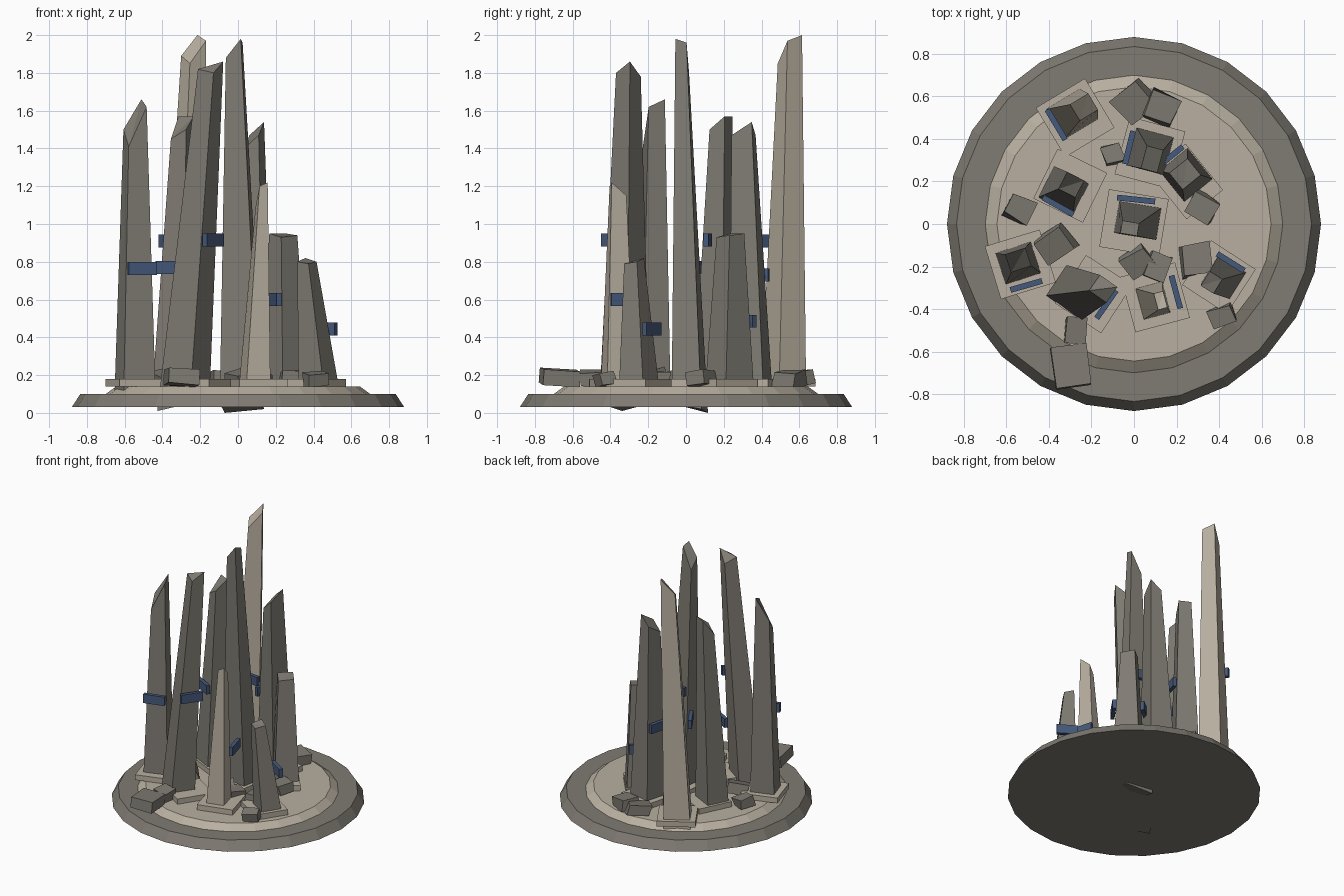
import bpy, bmesh, math, random
from mathutils import Vector, Matrix, Euler

if "Cube" in bpy.data.objects:
    bpy.data.objects.remove(bpy.data.objects["Cube"])

random.seed(4)


def material(name, rgb):
    m = bpy.data.materials.new(name)
    m.diffuse_color = (*rgb, 1)
    m.use_nodes = True
    m.node_tree.nodes["Principled BSDF"].inputs["Base Color"].default_value = m.diffuse_color
    return m


GREY = material("dark stone", (0.215, 0.20, 0.172))
LIGHT = material("pale stone", (0.48, 0.43, 0.35))
BLUE = material("blue metal", (0.06, 0.10, 0.20))

SIGNS = [(-1, -1), (1, -1), (1, 1), (-1, 1)]


def make(name, bm, mat):
    bmesh.ops.recalc_face_normals(bm, faces=bm.faces)
    me = bpy.data.meshes.new(name)
    bm.to_mesh(me)
    bm.free()
    me.materials.append(mat)
    ob = bpy.data.objects.new(name, me)
    bpy.context.collection.objects.link(ob)
    return ob


def disc(name, r_low, r_high, z_low, z_high, mat):
    bm = bmesh.new()
    bmesh.ops.create_cone(bm, cap_ends=True, segments=24, radius1=r_low, radius2=r_high,
                          depth=z_high - z_low,
                          matrix=Matrix.Translation((0, 0, (z_low + z_high) / 2)))
    make(name, bm, mat)


def block(name, pos, size, rot, mat, jitter=0.0):
    bm = bmesh.new()
    bmesh.ops.create_cube(bm, size=1)
    turn = Euler([math.radians(a) for a in rot]).to_matrix()
    for v in bm.verts:
        k = Vector([1 + random.uniform(-jitter, jitter) for _ in range(3)])
        v.co = turn @ (v.co * k * Vector(size)) + Vector(pos)
    make(name, bm, mat)


def shard(name, angle, base, base_size, top, top_size, heights, mat, dips=None):
    """Tapered leaning pillar with a broken, uneven top."""
    bm = bmesh.new()
    turn = Matrix.Rotation(math.radians(angle), 2)
    low, high = [], []
    for i, s in enumerate(SIGNS):
        b = Vector(base) + turn @ Vector((s[0] * base_size[0] / 2, s[1] * base_size[1] / 2))
        t = Vector(top) + turn @ Vector((s[0] * top_size[0] / 2, s[1] * top_size[1] / 2))
        low.append(bm.verts.new((*b, (dips or {}).get(i, 0.05))))
        high.append(bm.verts.new((*t, heights[i])))
    bm.faces.new(low[::-1])
    for i in range(4):
        j = (i + 1) % 4
        bm.faces.new((low[i], low[j], high[j], high[i]))
    # split the top along one diagonal so it reads as a fracture
    bm.faces.new(high[:3])
    bm.faces.new((high[0], high[2], high[3]))
    make(name, bm, mat)


# Round stepped base
disc("base_disc", 0.88, 0.835, 0.03, 0.10, GREY)
disc("upper_disc", 0.70, 0.645, 0.10, 0.14, LIGHT)

# Pillars: angle, base centre/size, top centre/size, corner heights
shard("back_left_pillar", 31, (-.295, .515), (.19, .17), (-.235, .55), (.10, .09),
      (1.85, 1.97, 2.0, 1.89), LIGHT)
shard("mid_left_pillar", -27, (-.335, .155), (.19, .17), (-.295, .185), (.09, .09),
      (1.45, 1.50, 1.57, 1.57), GREY)
shard("back_pillar", -15, (.075, .345), (.19, .19), (.085, .305), (.08, .11),
      (1.40, 1.47, 1.54, 1.47), GREY)
shard("back_right_pillar", 39, (.245, .23), (.18, .20), (.24, .235), (.11, .10),
      (.93, .94, .95, .95), GREY)
shard("centre_pillar", -9.5, (.02, .02), (.21, .16), (-.02, -.02), (.08, .06),
      (1.88, 1.98, 1.96, 1.80), GREY, {2: 0.02, 3: 0.0})
shard("left_pillar", 18, (-.545, -.185), (.18, .16), (-.545, -.17), (.10, .09),
      (1.41, 1.62, 1.66, 1.50), GREY)
shard("front_left_pillar", -35, (-.29, -.325), (.21, .18), (-.145, -.305), (.10, .09),
      (1.82, 1.80, 1.86, 1.78), GREY, {0: 0.01})
shard("front_pillar", 15, (.085, -.36), (.14, .16), (.125, -.36), (.045, .08),
      (1.20, 1.22, 1.15, 1.09), LIGHT)
shard("right_pillar", -32, (.435, -.245), (.17, .16), (.365, -.275), (.07, .08),
      (.80, .79, .80, .82), GREY)

# Foot plates: x, y, angle, width, depth
plates = [(-.277, .50, 31, .27, .27), (-.30, .18, -26, .26, .26), (.075, .335, -15, .27, .28),
          (.245, .20, 39, .22, .28), (0, .005, -9.5, .285, .275), (-.535, -.19, 17, .27, .26),
          (-.19, -.33, -33, .26, .27), (.10, -.345, 15, .265, .27), (.40, -.25, -33, .25, .25)]
for i, (x, y, a, w, d) in enumerate(plates):
    block(f"foot_plate_{i + 1}", (x, y, .16), (w, d, .04), (0, 0, a), LIGHT)

# Blue bands: x, y, z, angle, length
bands = [(-.366, .467, .91, -59, .165), (-.357, .085, .77, -29, .165), (-.023, .36, .73, 76, .16),
         (.183, .326, .485, 39, .12), (.01, .115, .915, -6, .18), (-.507, -.289, .765, 16, .155),
         (-.13, -.378, .915, 55, .16), (.197, -.32, .60, -75, .16), (.455, -.18, .445, -32, .15)]
for i, (x, y, z, a, l) in enumerate(bands):
    block(f"blue_band_{i + 1}", (x, y, z), (l, .027, .068), (0, 0, a), BLUE)

# Fallen rubble: x, y, angle, width, depth
rocks = [(.0, .58, 40, .16, .15), (.13, .545, -25, .14, .13), (-.10, .33, 15, .09, .09),
         (-.545, .07, -28, .11, .11), (-.37, -.095, 35, .15, .14), (.32, .08, -30, .14, .12),
         (.295, -.17, 10, .14, .15), (.41, -.43, 20, .11, .08), (-.275, -.50, -5, .10, .11),
         (.02, -.18, 35, .13, .12), (.11, -.20, -20, .11, .12)]
for i, (x, y, a, w, d) in enumerate(rocks):
    tilt = (random.uniform(-12, 12), random.uniform(-12, 12), a)
    block(f"rubble_{i + 1}", (x, y, .18), (w, d, .075), tilt, GREY, 0.18)
block("rubble_front", (-.295, -.67, .188), (.17, .20, .08), (-4, 4, 7), GREY, 0.06)
